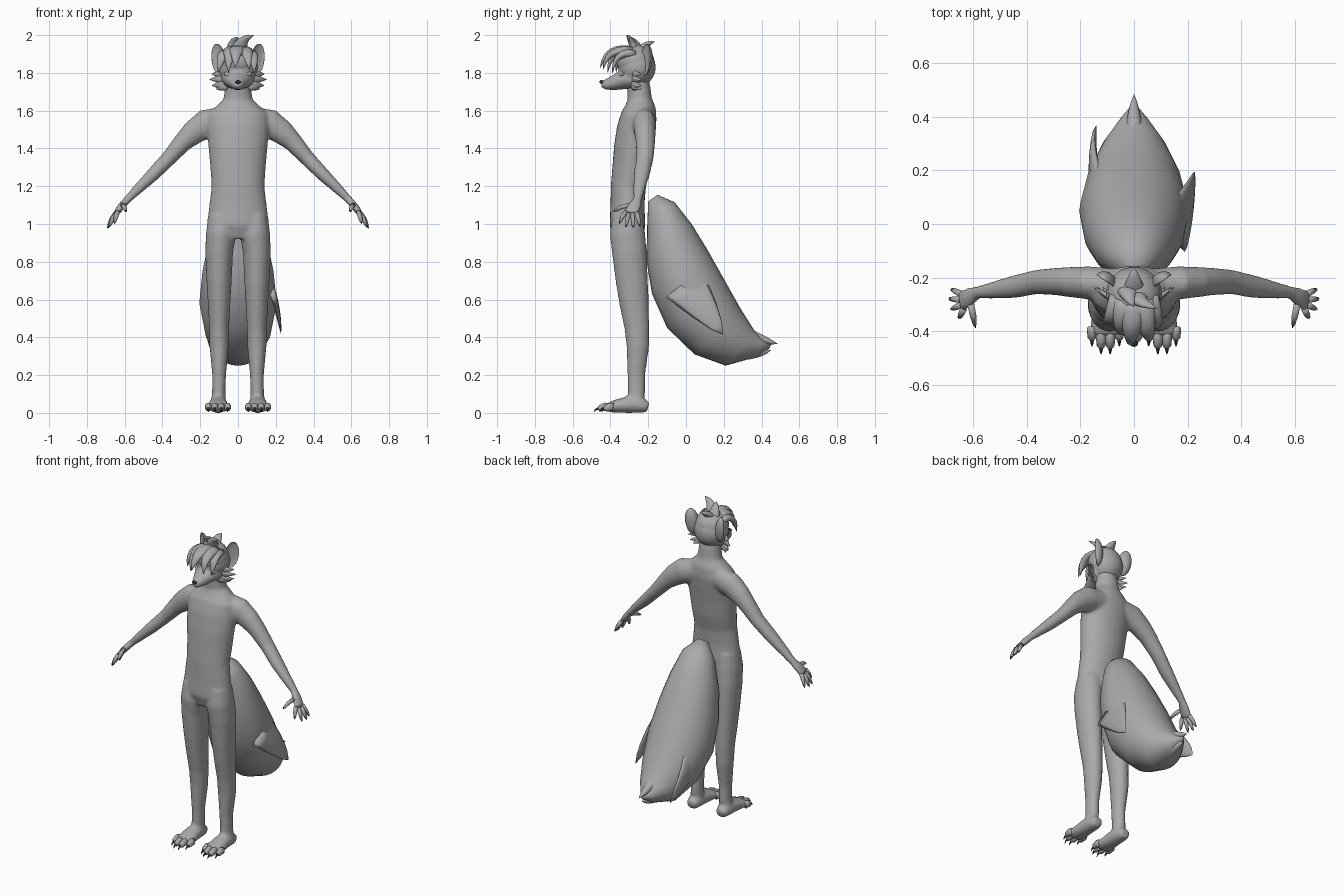
import bpy, bmesh
from math import cos, sin, pi, radians
from mathutils import Vector, Matrix

cube = bpy.data.objects.get("Cube")
if cube:
    bpy.data.objects.remove(cube, do_unlink=True)


def material(name, value):
    m = bpy.data.materials.new(name)
    m.use_nodes = True
    colour = (value, value, value, 1)
    m.diffuse_color = colour
    m.node_tree.nodes["Principled BSDF"].inputs["Base Color"].default_value = colour
    return m


FUR = material("grey fur", 0.4)
CLAW = material("dark claw", 0.03)
X, Y, Z = Vector((1, 0, 0)), Vector((0, 1, 0)), Vector((0, 0, 1))


def loft(bm, sections, sides=16):
    """Skin a closed surface through elliptical sections (centre, axis a, axis b)."""
    rings = []
    for c, a, b in sections:
        angles = [2 * pi * i / sides for i in range(sides)]
        rings.append([bm.verts.new(c + a * cos(t) + b * sin(t)) for t in angles])
    for low, high in zip(rings, rings[1:]):
        for i in range(sides):
            j = (i + 1) % sides
            bm.faces.new((low[i], low[j], high[j], high[i]))
    bm.faces.new(rings[0][::-1])
    bm.faces.new(rings[-1])


def tube(bm, stations, ref=X, side=1, sides=16):
    """Stations are x, y, z, radius along ref, radius across it."""
    pts = [Vector((s[0] * side, s[1], s[2])) for s in stations]
    sections = []
    for i, s in enumerate(stations):
        t = (pts[min(i + 1, len(pts) - 1)] - pts[max(i - 1, 0)]).normalized()
        b = t.cross(ref).normalized()
        a = b.cross(t)
        sections.append((pts[i], a * s[3], b * s[4]))
    loft(bm, sections, sides)


def spike(bm, p0, p1, p2, r, flat=1.0, ref=X, side=1, steps=7):
    """Curved tapering lock of fur."""
    p0, p1, p2 = Vector(p0), Vector(p1), Vector(p2)
    stations = []
    for i in range(steps):
        t = i / (steps - 1)
        p = p0 * (1 - t) ** 2 + p1 * 2 * t * (1 - t) + p2 * t * t
        w = max(r * (1 - t) ** 0.7, 0.0005)
        stations.append((*p, w, w * flat))
    tube(bm, stations, ref, side, 10)


def ball(bm, centre, size, turn=Matrix.Identity(4)):
    m = Matrix.Translation(centre) @ turn @ Matrix.Diagonal((*size, 1))
    return bmesh.ops.create_uvsphere(bm, u_segments=24, v_segments=16, radius=1, matrix=m)["verts"]


def finish(name, bm, mat=FUR, voxel=0, smooth=6):
    bmesh.ops.recalc_face_normals(bm, faces=bm.faces)
    mesh = bpy.data.meshes.new(name)
    bm.to_mesh(mesh)
    bm.free()
    mesh.materials.append(mat)
    mesh.polygons.foreach_set("use_smooth", [True] * len(mesh.polygons))
    ob = bpy.data.objects.new(name, mesh)
    bpy.context.collection.objects.link(ob)
    if voxel:
        rm = ob.modifiers.new("merge", "REMESH")
        rm.mode = "VOXEL"
        rm.voxel_size = voxel
        rm.use_smooth_shade = True
        sm = ob.modifiers.new("soften", "SMOOTH")
        sm.factor = 0.5
        sm.iterations = smooth
    return ob


# Body: torso, arms, legs and feet merged into one skin
TORSO = [(0, -.3, .93, .08, .08), (0, -.31, 1, .165, .095), (0, -.31, 1.1, .152, .09),
         (0, -.305, 1.2, .14, .093), (0, -.29, 1.3, .147, .1), (0, -.28, 1.4, .156, .102),
         (0, -.265, 1.5, .165, .102), (0, -.25, 1.57, .165, .096), (0, -.242, 1.62, .12, .082),
         (0, -.245, 1.66, .077, .065), (0, -.25, 1.72, .069, .062), (0, -.26, 1.78, .066, .06)]
ARM = [(.08, -.225, 1.55, .06, .07), (.17, -.22, 1.53, .062, .078), (.235, -.217, 1.485, .057, .066),
       (.29, -.215, 1.435, .052, .052), (.365, -.217, 1.35, .046, .041), (.45, -.235, 1.262, .043, .036),
       (.54, -.25, 1.175, .031, .026), (.585, -.256, 1.13, .024, .021),
       (.62, -.275, 1.09, .038, .02), (.647, -.29, 1.055, .04, .015)]
LEG = [(.085, -.31, 1.05, .07, .08), (.09, -.31, .95, .08, .094), (.1, -.3, .85, .074, .092),
       (.1, -.287, .7, .067, .086), (.1, -.275, .58, .06, .078), (.1, -.26, .45, .053, .066),
       (.1, -.255, .35, .051, .06), (.1, -.263, .2, .037, .047), (.102, -.262, .1, .036, .046),
       (.105, -.26, .03, .045, .03)]
FOOT = [(.105, -.2, .03, .032, .028), (.105, -.235, .04, .044, .041), (.105, -.3, .045, .049, .046),
        (.105, -.36, .037, .056, .037), (.105, -.415, .028, .061, .025)]
bm = bmesh.new()
tube(bm, TORSO, X, 1, 24)
for side in (1, -1):
    tube(bm, ARM, Y, side)
    tube(bm, LEG, X, side)
    tube(bm, FOOT, X, side)
finish("body", bm, voxel=0.01)

# Fingers and toes with claws
FINGERS = [((.61, -.3, 1.1), (.592, -.39, 1.065)), ((.637, -.318, 1.065), (.655, -.355, 1.0)),
           ((.646, -.302, 1.055), (.685, -.32, .98)), ((.65, -.282, 1.055), (.693, -.28, .977)),
           ((.645, -.262, 1.06), (.685, -.243, .985))]
digits, claws = bmesh.new(), bmesh.new()
for side in (1, -1):
    for base, tip in FINGERS:
        a, b = Vector(base), Vector(tip)
        mid, end = a.lerp(b, .5) + Z * .006, a.lerp(b, .85)
        tube(digits, [(*a, .013, .013), (*mid, .012, .011), (*end, .007, .007)], X, side, 10)
        spike(claws, end - (b - a) * .05, end, b, .007, side=side, steps=4)
    for i in range(4):
        x = .055 + .034 * i
        back = .03 if i in (0, 3) else 0
        tube(digits, [(x, -.385, .03, .017, .022), (x, back - .43, .032, .019, .022),
                      (x, back - .455, .024, .016, .018), (x, back - .465, .018, .007, .008)],
             X, side, 12)
        spike(claws, (x, back - .455, .024), (x, back - .478, .024), (x, back - .488, .004),
              .009, side=side, steps=5)
finish("fingers_and_toes", digits)
finish("claws", claws, CLAW)

# Head with tapered muzzle
bm = bmesh.new()
ball(bm, (0, -.26, 1.83), (.105, .1, .105))
tube(bm, [(0, -.26, 1.77, .095, .062), (0, -.33, 1.765, .075, .052), (0, -.39, 1.745, .047, .038),
          (0, -.43, 1.737, .03, .026), (0, -.448, 1.738, .015, .014)], X, 1, 20)
finish("head", bm, voxel=0.008, smooth=5)
bm = bmesh.new()
ball(bm, (0, -.447, 1.752), (.015, .012, .01))
finish("nose", bm, CLAW)

# Eyes, ears and cheek tufts
eyes, ears, tufts = bmesh.new(), bmesh.new(), bmesh.new()
for side in (1, -1):
    turn = Matrix.Rotation(side * radians(30), 4, "Z") @ Matrix.Rotation(side * radians(-20), 4, "Y")
    ball(eyes, (side * .053, -.342, 1.79), (.026, .01, .013), turn)
    cup = ball(ears, (0, 0, 0), (.042, .036, .085))
    for v in cup:
        if v.co.y < 0:
            v.co.y *= -.3
    turn = Matrix.Rotation(side * radians(35), 4, "Z") @ Matrix.Rotation(side * radians(9), 4, "Y")
    bmesh.ops.transform(ears, verts=cup, matrix=Matrix.Translation((side * .105, -.215, 1.87)) @ turn)
    for z, x, drop in ((1.8, .14, .005), (1.775, .152, .01), (1.745, .138, .012), (1.735, .115, .02)):
        spike(tufts, (.06, -.275, z), (.1, -.28, z - .01), (x, -.235, z - drop), .03, .6, Z, side)
finish("eyes", eyes)
finish("ears", ears)
finish("cheek_tufts", tufts)

# Hair: cap, fringe locks and crown spikes
LOCKS = [((0, -.29, 1.91), (-.01, -.42, 1.95), (-.015, -.455, 1.825), .055),
         ((.03, -.29, 1.91), (.05, -.42, 1.94), (.06, -.44, 1.815), .05),
         ((.05, -.28, 1.9), (.09, -.38, 1.92), (.085, -.39, 1.795), .045),
         ((-.03, -.29, 1.91), (-.05, -.4, 1.94), (-.05, -.415, 1.8), .05),
         ((-.05, -.28, 1.9), (-.09, -.37, 1.92), (-.105, -.37, 1.8), .045),
         ((.01, -.27, 1.92), (.01, -.29, 1.98), (.085, -.315, 2.0), .045),
         ((-.02, -.25, 1.91), (-.03, -.26, 1.975), (0, -.31, 1.988), .045),
         ((0, -.25, 1.91), (0, -.21, 1.96), (0, -.165, 1.965), .045)]
bm = bmesh.new()
ball(bm, (0, -.268, 1.86), (.1, .1, .09))
for p0, p1, p2, r in LOCKS:
    spike(bm, p0, p1, p2, r, .6)
finish("hair", bm)

# Tail: front edge y, z, rear edge y, z and half width
TAIL = [(-.2, 1.12, -.15, 1.155, .035), (-.205, 1.0, -.06, 1.115, .105), (-.21, .81, .03, 1.0, .155),
        (-.18, .63, .11, .87, .188), (-.1, .45, .2, .71, .205), (.045, .31, .29, .55, .175),
        (.21, .25, .36, .44, .12), (.37, .295, .415, .38, .05), (.44, .34, .45, .36, .008)]
sections = []
for fy, fz, ry, rz, w in TAIL:
    front, rear = Vector((0, fy, fz)), Vector((0, ry, rz))
    sections.append(((front + rear) / 2, X * w, (front - rear) / 2))
bm = bmesh.new()
loft(bm, sections, 24)
finish("tail", bm)

# Loose fur points on the tail
bm = bmesh.new()
spike(bm, (0, .33, .41), (0, .4, .39), (0, .485, .365), .04)
spike(bm, (0, .28, .32), (0, .38, .31), (0, .45, .332), .045)
spike(bm, (.165, -.01, .68), (.215, .1, .55), (.228, .195, .415), .12, .2, Y)
spike(bm, (-.14, .12, .53), (-.165, .26, .43), (-.14, .37, .325), .1, .25, Y)
finish("tail_tufts", bm)
